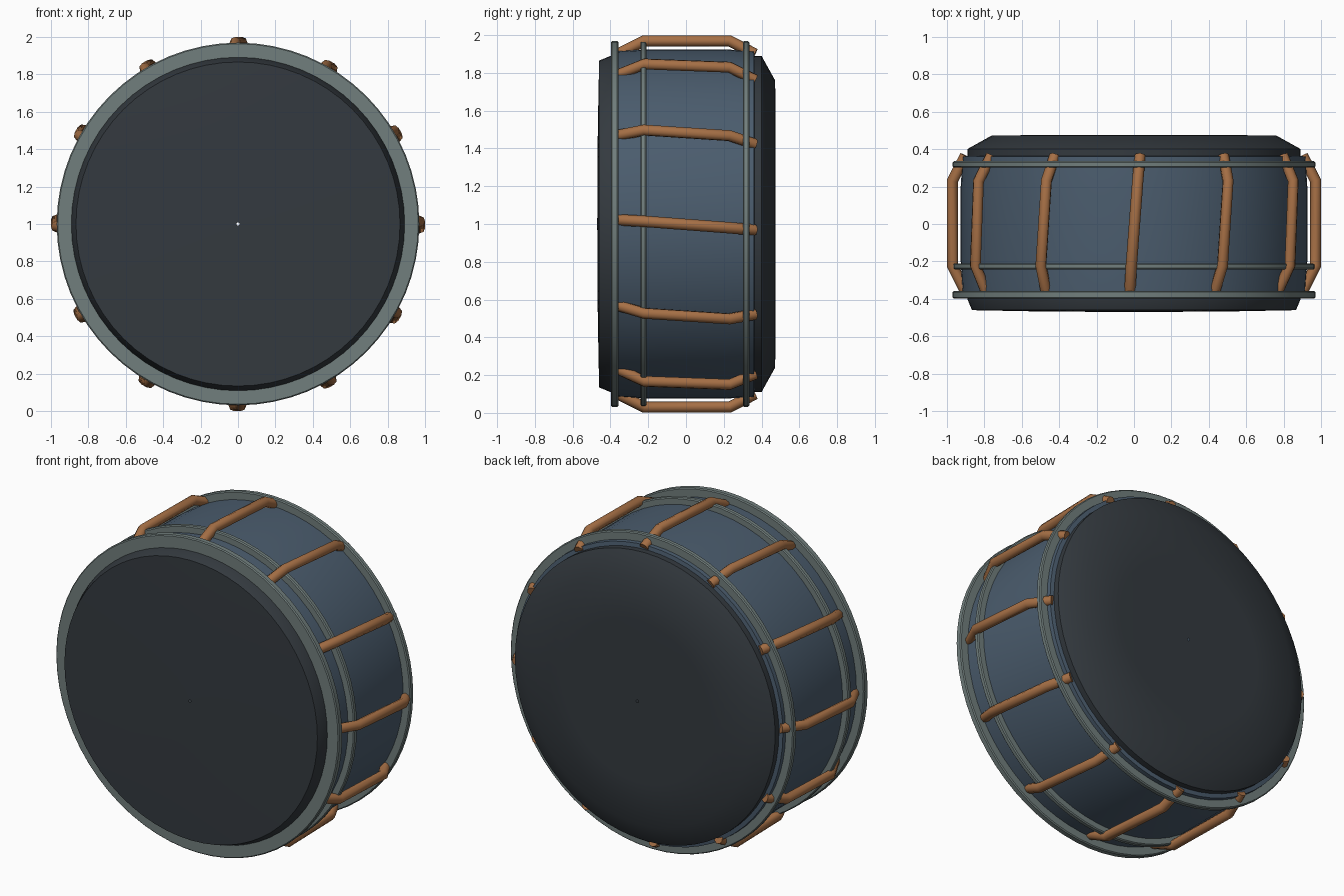
import bpy
import bmesh
from math import sin, cos, pi, radians

cube = bpy.data.objects.get("Cube")
if cube:
    bpy.data.objects.remove(cube, do_unlink=True)

CENTRE = (0, 0, 1)
SEGMENTS = 64


def material(name, colour):
    mat = bpy.data.materials.new(name)
    mat.use_nodes = True
    rgba = (*colour, 1)
    mat.diffuse_color = rgba
    mat.node_tree.nodes["Principled BSDF"].inputs["Base Color"].default_value = rgba
    return mat


charcoal = material("charcoal skin", (0.034, 0.042, 0.05))
slate = material("slate blue shell", (0.07, 0.108, 0.155))
grey = material("grey green metal", (0.165, 0.21, 0.205))
copper = material("copper rods", (0.38, 0.16, 0.06))


def smooth(obj, angle):
    bpy.ops.object.select_all(action="DESELECT")
    obj.select_set(True)
    bpy.context.view_layer.objects.active = obj
    bpy.ops.object.shade_smooth_by_angle(angle=radians(angle))


def lathe(name, profile, mat, closed=False, angle=35):
    """Turn a (radius, y) profile around the y axis."""
    bm = bmesh.new()
    rings = []
    for r, y in profile:
        rings.append([bm.verts.new((r * sin(2 * pi * i / SEGMENTS), y,
                                    r * cos(2 * pi * i / SEGMENTS)))
                      for i in range(SEGMENTS)])
    pairs = list(zip(rings, rings[1:]))
    if closed:
        pairs.append((rings[-1], rings[0]))
    for a, b in pairs:
        for i in range(SEGMENTS):
            j = (i + 1) % SEGMENTS
            bm.faces.new((a[i], a[j], b[j], b[i]))
    bmesh.ops.recalc_face_normals(bm, faces=bm.faces)
    mesh = bpy.data.meshes.new(name)
    bm.to_mesh(mesh)
    bm.free()
    mesh.materials.append(mat)
    obj = bpy.data.objects.new(name, mesh)
    obj.location = CENTRE
    bpy.context.collection.objects.link(obj)
    smooth(obj, angle)
    return obj


def hoop(name, inner, outer, front, back):
    """Flat ring with a small chamfer on its outer rim."""
    c = 0.006
    lathe(name, [(inner, front), (outer - c, front), (outer, front + c),
                 (outer, back - c), (outer - c, back), (inner, back)], grey, True)


# Shell
lathe("shell", [(0.88, -0.37), (0.915, -0.36), (0.925, -0.2),
                (0.925, 0.2), (0.915, 0.36), (0.88, 0.365)], slate)

# Skins, each with a pinhole at the middle
lathe("front_skin", [(0.008, -0.47), (0.5, -0.467), (0.865, -0.46),
                     (0.89, -0.40), (0.89, -0.34)], charcoal)
lathe("back_skin", [(0.89, 0.34), (0.89, 0.40), (0.76, 0.472),
                    (0.5, 0.475), (0.008, 0.475)], charcoal)

# Metal hoops
hoop("front_hoop", 0.885, 0.968, -0.398, -0.358)
hoop("middle_hoop", 0.905, 0.965, -0.242, -0.21)
hoop("back_hoop", 0.905, 0.968, 0.302, 0.335)

# One bent tension rod, leaning slightly around the shell
curve = bpy.data.curves.new("rod_path", "CURVE")
curve.dimensions = "3D"
curve.bevel_depth = 0.03
curve.bevel_resolution = 2
curve.use_fill_caps = True
path = [(-0.022, -0.36, 0.90), (-0.014, -0.22, 0.97),
        (0.02, 0.23, 0.97), (0.032, 0.365, 0.90)]
spline = curve.splines.new("POLY")
spline.points.add(len(path) - 1)
for point, co in zip(spline.points, path):
    point.co = (*co, 1)
source = bpy.data.objects.new("rod_path", curve)
bpy.context.collection.objects.link(source)
bpy.context.view_layer.update()
graph = bpy.context.evaluated_depsgraph_get()
rod_mesh = bpy.data.meshes.new_from_object(source.evaluated_get(graph))
rod_mesh.name = "tension_rod"
bpy.data.objects.remove(source, do_unlink=True)
rod_mesh.materials.clear()
rod_mesh.materials.append(copper)

# Twelve rods around the shell
for i in range(12):
    rod = bpy.data.objects.new(f"tension_rod_{i + 1}", rod_mesh)
    rod.location = CENTRE
    rod.rotation_euler.y = 2 * pi * i / 12
    bpy.context.collection.objects.link(rod)
    if i == 0:
        smooth(rod, 50)
